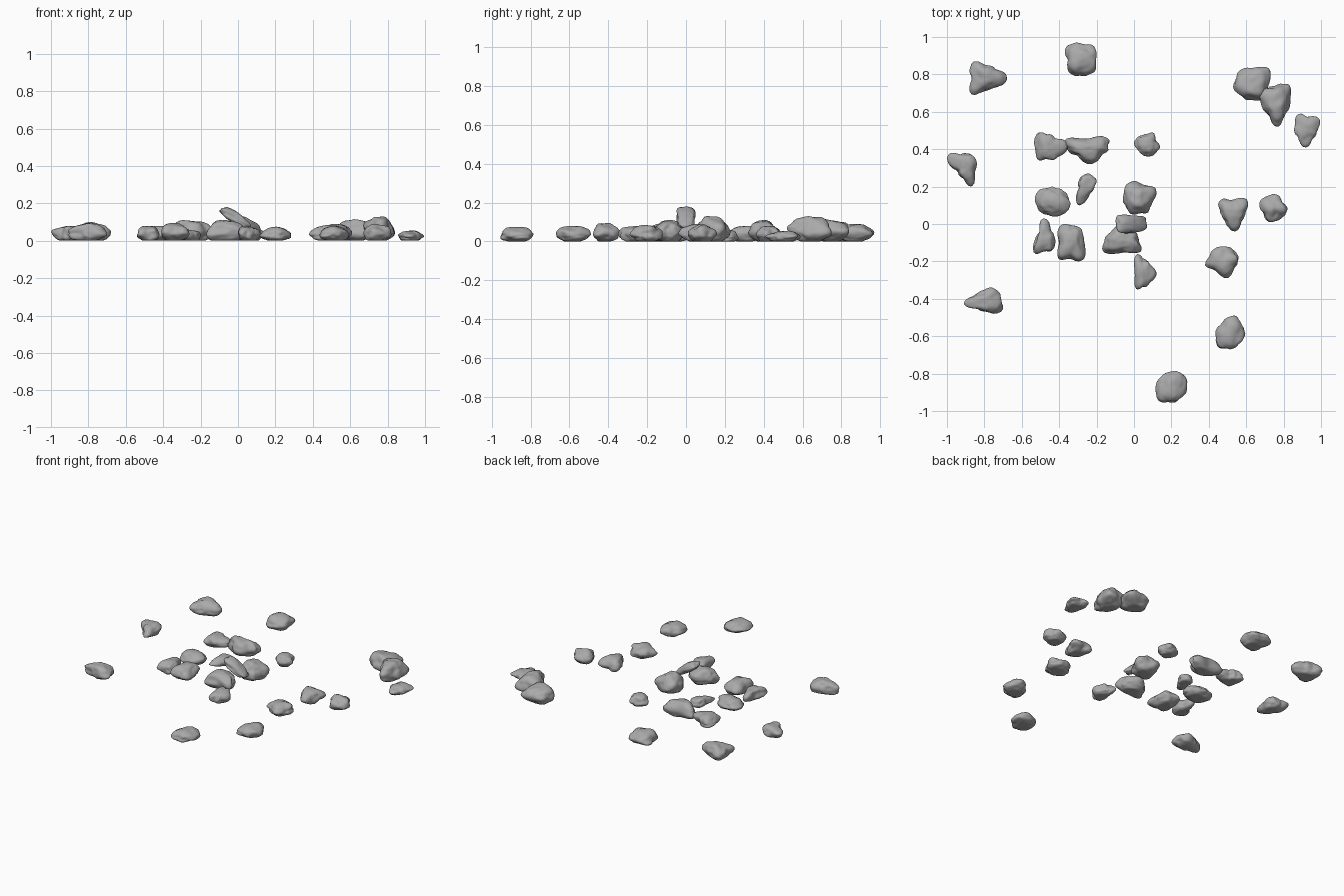
import bpy
import bmesh
import math
from mathutils import Vector, noise

default_cube = bpy.data.objects.get("Cube")
if default_cube:
    bpy.data.objects.remove(default_cube, do_unlink=True)

# Single stone colour
stone = bpy.data.materials.new("grey_stone")
stone.use_nodes = True
colour = (0.4, 0.4, 0.4, 1)
stone.diffuse_color = colour
shader = stone.node_tree.nodes["Principled BSDF"]
shader.inputs["Base Color"].default_value = colour
shader.inputs["Roughness"].default_value = 0.9

# Plan outlines: radius at every eighth of a turn, the tip pointing along +x
OUTLINES = {
    "pebble": (1.15, 1, 0.9, 1, 1.1, 1, 0.9, 1),
    "block": (0.9, 1, 0.85, 1.15, 0.95, 1.15, 0.85, 0.95),
    "wedge": (1.25, 0.75, 0.75, 1.15, 0.8, 1.1, 0.75, 0.75),
    "drop": (1.7, 0.75, 0.6, 0.75, 0.8, 0.7, 0.55, 0.7),
    "bean": (1.4, 0.6, 0.65, 1.1, 0.85, 0.95, 0.75, 0.8),
}


def outline_radius(radii, angle):
    """Blend smoothly between neighbouring outline radii."""
    place = (angle / math.tau * len(radii)) % len(radii)
    index = int(place)
    blend = place - index
    blend = blend * blend * (3 - 2 * blend)
    start = radii[index % len(radii)]
    end = radii[(index + 1) % len(radii)]
    return start + (end - start) * blend


def fit_axis(bm, axis, low, size):
    """Stretch the mesh to fill a span along one axis."""
    values = [v.co[axis] for v in bm.verts]
    bottom, span = min(values), max(values) - min(values)
    for v in bm.verts:
        v.co[axis] = low + (v.co[axis] - bottom) / span * size


def make_rock(name, shape, x, y, width, depth, height, turn, base=0, lean=0):
    """Shape a sphere into a worn stone that fills the given box."""
    bm = bmesh.new()
    bmesh.ops.create_icosphere(bm, subdivisions=4, radius=1)
    seed = Vector((x, y, height)) * 37
    for v in bm.verts:
        direction = v.co.normalized()
        angle = math.atan2(direction.y, direction.x) - math.radians(turn)
        flatness = math.hypot(direction.x, direction.y)
        spread = outline_radius(OUTLINES[shape], angle)
        spread = 1 + (spread - 1) * flatness
        bump = 1 + 0.2 * noise.noise(direction * 1.3 + seed)
        bump += 0.06 * noise.noise(direction * 3 + seed)
        v.co = direction * bump
        v.co.x *= spread
        v.co.y *= spread
        # Worn, flattened underside
        if v.co.z < 0:
            v.co.z = max(v.co.z, -0.85) * 0.8
        v.co.z += lean * v.co.x
    fit_axis(bm, 0, x - width / 2, width)
    fit_axis(bm, 1, y - depth / 2, depth)
    fit_axis(bm, 2, base, height)
    mesh = bpy.data.meshes.new(name)
    bm.to_mesh(mesh)
    bm.free()
    mesh.materials.append(stone)
    mesh.shade_smooth()
    rock = bpy.data.objects.new(name, mesh)
    bpy.context.collection.objects.link(rock)
    return rock


# Each stone: shape, centre x and y, width, depth, height, turn in degrees
scattered = [
    ("wedge", -0.78, 0.78, 0.2, 0.18, 0.1, 0),
    ("block", -0.285, 0.88, 0.17, 0.18, 0.09, -90),
    ("block", 0.63, 0.75, 0.2, 0.18, 0.115, 180),
    ("wedge", 0.755, 0.635, 0.17, 0.23, 0.13, -80),
    ("wedge", 0.925, 0.5, 0.14, 0.18, 0.055, -100),
    ("bean", -0.92, 0.29, 0.16, 0.18, 0.08, 160),
    ("wedge", 0.53, 0.05, 0.16, 0.18, 0.09, -90),
    ("block", 0.745, 0.085, 0.15, 0.15, 0.09, 120),
    ("block", 0.47, -0.205, 0.18, 0.17, 0.085, 60),
    ("pebble", 0.515, -0.58, 0.16, 0.18, 0.08, 50),
    ("pebble", 0.2, -0.87, 0.17, 0.17, 0.075, 45),
    ("wedge", -0.805, -0.41, 0.21, 0.14, 0.095, 190),
]
clustered = [
    ("bean", -0.445, 0.415, 0.18, 0.15, 0.08, 0),
    ("wedge", -0.25, 0.395, 0.24, 0.15, 0.11, -85),
    ("block", 0.07, 0.425, 0.14, 0.13, 0.08, -60),
    ("drop", -0.255, 0.185, 0.11, 0.17, 0.06, -110),
    ("pebble", -0.435, 0.12, 0.19, 0.16, 0.08, -20),
    ("block", 0.03, 0.14, 0.18, 0.18, 0.13, -100),
    ("bean", -0.48, -0.065, 0.12, 0.19, 0.08, 90),
    ("block", -0.335, -0.1, 0.15, 0.2, 0.095, 90),
    ("wedge", -0.065, -0.08, 0.21, 0.16, 0.11, 90),
    ("wedge", 0.06, -0.255, 0.12, 0.19, 0.08, 0),
]
for group, rocks in (("scattered_rock", scattered), ("clustered_rock", clustered)):
    for number, settings in enumerate(rocks, start=1):
        make_rock(f"{group}_{number}", *settings)

# Slab resting on top of the central stones
make_rock("leaning_slab", "block", -0.015, 0, 0.17, 0.1, 0.12, 0, base=0.06, lean=-1.2)
